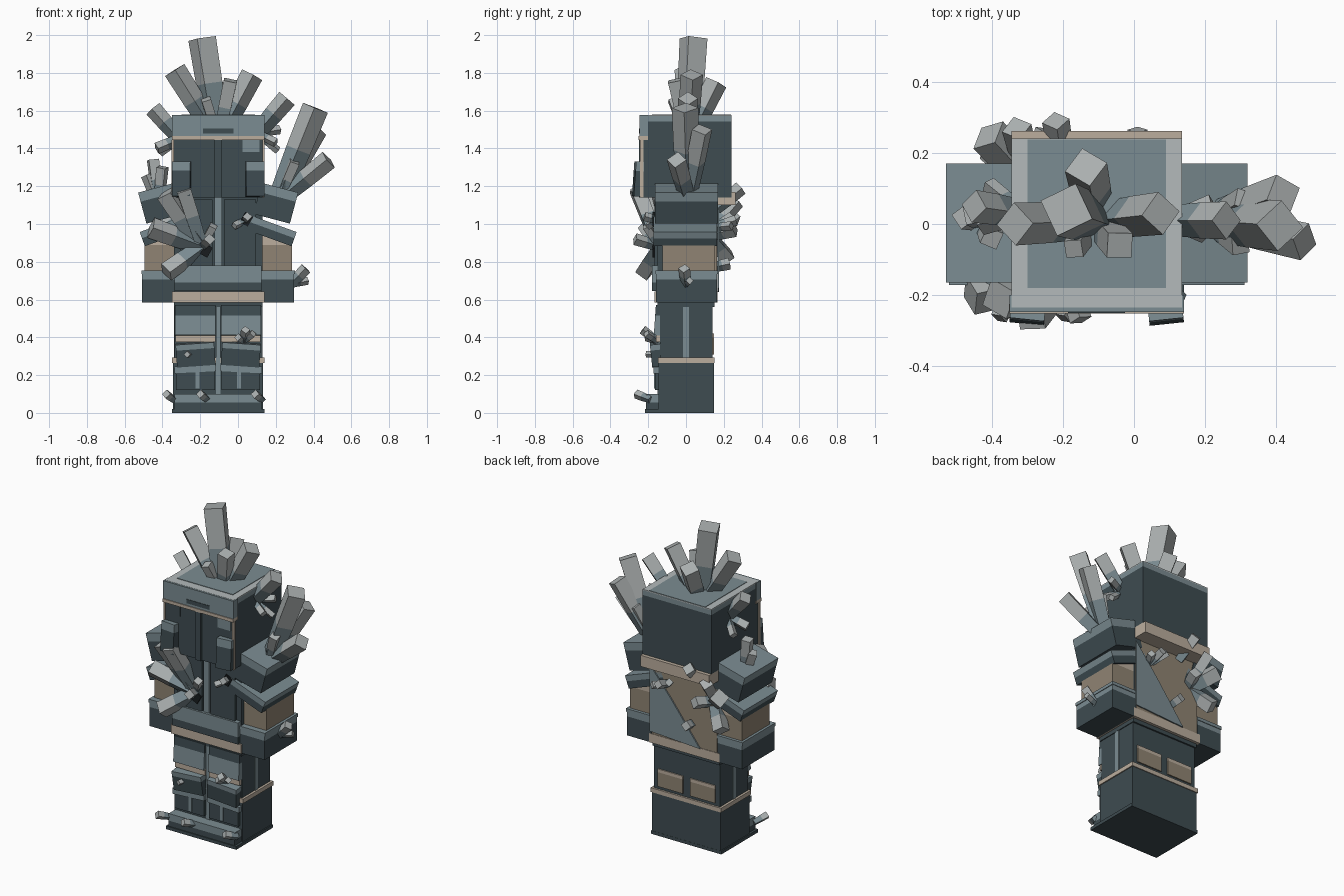
import bpy, bmesh, math
from mathutils import Vector, Matrix

default_cube = bpy.data.objects.get("Cube")
if default_cube:
    bpy.data.objects.remove(default_cube, do_unlink=True)


def make_material(name, hex_colour):
    def linear(c):
        return c / 12.92 if c <= 0.04045 else ((c + 0.055) / 1.055) ** 2.4
    channels = [linear(v / 255) for v in bytes.fromhex(hex_colour)]
    material = bpy.data.materials.new(name)
    material.use_nodes = True
    colour = (*channels, 1)
    material.diffuse_color = colour
    material.node_tree.nodes["Principled BSDF"].inputs["Base Color"].default_value = colour
    return material


DARK = make_material("dark slate", "3e4c51")
MID = make_material("mid slate", "7b8c92")
PALE = make_material("pale stone", "b3babb")
CRYSTAL = make_material("crystal grey", "aaafaf")
BEIGE = make_material("beige trim", "bbae9e")
TAN = make_material("tan cloth", "908473")
BLACK = make_material("black hollow", "181c1e")
CX = -0.105   # centre line of the body
HALF = 0.24   # half width of the body


def finish(name, bm, materials):
    mesh = bpy.data.meshes.new(name)
    bmesh.ops.recalc_face_normals(bm, faces=bm.faces)
    bm.to_mesh(mesh)
    bm.free()
    for material in materials:
        mesh.materials.append(material)
    thing = bpy.data.objects.new(name, mesh)
    bpy.context.collection.objects.link(thing)
    return thing


def box(name, x, y, z, colour=DARK, band=0, band_colour=MID, tilt=(0, 0, 0)):
    """Box from ranges; the topmost 'band' part takes a second colour."""
    size = Vector((x[1] - x[0], y[1] - y[0], z[1] - z[0]))
    bm = bmesh.new()
    bmesh.ops.create_cube(bm, size=1, matrix=Matrix.Diagonal((*size, 1)))
    if band:
        cut = size.z / 2 - band
        bmesh.ops.bisect_plane(bm, geom=bm.verts[:] + bm.edges[:] + bm.faces[:],
                               plane_co=(0, 0, cut), plane_no=(0, 0, 1))
        for face in bm.faces:
            face.material_index = int(face.calc_center_median().z > cut)
    thing = finish(name, bm, [colour, band_colour])
    thing.location = (sum(x) / 2, sum(y) / 2, sum(z) / 2)
    thing.rotation_euler = [math.radians(a) for a in tilt]
    return thing


def around(centre, half):
    return (centre - half, centre + half)


def outward(side, inner, outer):
    return tuple(sorted((CX + side * inner, CX + side * outer)))


def crystal(name, base, tip, width):
    """Square prism standing on edge, darker near its root."""
    base, tip = Vector(base), Vector(tip)
    axis = tip - base
    turn = axis.to_track_quat("Z", "Y").to_matrix().to_4x4()
    bm = bmesh.new()
    rings = []
    for step, grow in ((0, 0.8), (0.55, 0.95), (1, 1)):
        corners = []
        for k in range(4):
            a = k * math.pi / 2
            offset = Vector((math.cos(a), math.sin(a), 0)) * width * grow * 0.71
            corners.append(bm.verts.new(base + axis * step + turn @ offset))
        rings.append(corners)
    bm.faces.new(rings[0])
    bm.faces.new(rings[2]).material_index = 1
    for level in range(2):
        for k in range(4):
            n = (k + 1) % 4
            face = bm.faces.new((rings[level][k], rings[level][n],
                                 rings[level + 1][n], rings[level + 1][k]))
            face.material_index = level
    finish(name, bm, [MID, CRYSTAL])


def cluster(name, root, *tips):
    for number, (x, y, z, width) in enumerate(tips):
        crystal(f"{name}_{number + 1}", root, (x, y, z), width)


body = around(CX, HALF)
wide = around(CX, HALF + 0.005)

# Head with brow, visor trim, nose ridge, and rimmed crown
box("head", body, (-0.235, 0.24), (1.14, 1.572), DARK, 0.03)
box("brow", wide, (-0.247, -0.2), (1.465, 1.577), MID)
box("brow_shadow", around(CX, 0.08), (-0.25, -0.24), (1.48, 1.505), DARK)
box("visor_trim", wide, (-0.252, -0.2), (1.445, 1.465), BEIGE)
box("nose_ridge", around(CX, 0.02), (-0.25, -0.2), (1.14, 1.445), DARK)
box("crown_rim", body, (-0.235, 0.24), (1.572, 1.578), PALE)
box("crown_top", around(CX, 0.195), (-0.18, 0.238), (1.57, 1.581), MID)
for side in (1, -1):
    box("cheek_guard", outward(side, 0.145, 0.242), (-0.275, -0.215), (1.145, 1.33),
        DARK, 0.05, tilt=(-4, 0, side * 6))
    box("visor_patch", outward(side, 0.13, 0.22), (-0.24, -0.2), (1.38, 1.445),
        MID if side > 0 else DARK)
    box("head_edge_trim", outward(side, 0.235, 0.246), (-0.243, -0.225), (1.14, 1.445), BEIGE)

# Torso, back cloth, and belt
box("torso", around(CX, 0.235), (-0.15, 0.15), (0.56, 1.15), DARK)
box("chest_ridge", around(CX, 0.02), (-0.165, -0.14), (0.78, 1.14), MID)
for side in (1, -1):
    box("chest_plate", outward(side, 0.03, 0.2), (-0.168, -0.14), (0.77, 1.13), DARK)
box("belly_plate", around(CX, 0.23), (-0.18, -0.1), (0.645, 0.78), DARK, 0.09)
box("belt", wide, (-0.168, 0.168), (0.585, 0.642), BEIGE)
box("back_cloth", around(CX, 0.225), (0.13, 0.165), (0.64, 1.12), TAN)
box("back_collar", body, (0.14, 0.262), (1.1, 1.17), BEIGE)

# Torn triangular flap on the back
bm = bmesh.new()
flap = [bm.verts.new(p) for p in ((0.13, 0.168, 1.08), (0.13, 0.168, 0.66),
                                  (-0.22, 0.168, 0.64), (-0.02, 0.168, 0.9))]
sheet = bm.faces.new(flap)
pushed = bmesh.ops.extrude_face_region(bm, geom=[sheet])["geom"]
for v in pushed:
    if isinstance(v, bmesh.types.BMVert):
        v.co.y += 0.008
finish("back_flap", bm, [MID])

# Arms: two tilted shoulder plates, sleeve, gauntlet
for side in (1, -1):
    box("shoulder_plate", around(CX + side * 0.305, 0.1), (-0.165, 0.17), (1.025, 1.195),
        DARK, 0.05, tilt=(0, side * 15, 0))
    box("lower_shoulder_plate", around(CX + side * 0.275, 0.135), (-0.172, 0.165),
        (0.926, 1.006), DARK, 0.035, tilt=(0, side * 20, 0))
    box("sleeve", outward(side, 0.225, 0.39), (-0.125, 0.15), (0.74, 0.95), TAN, 0.06, BEIGE)
    box("gauntlet", outward(side, 0.23, 0.402), (-0.158, 0.165), (0.585, 0.735), DARK, 0.03)
    box("gauntlet_rim", outward(side, 0.228, 0.406), (-0.162, 0.169), (0.735, 0.755), MID)

# Legs joined as one block, with thigh plates, knee guards, and boots
box("thighs", around(CX, 0.23), (-0.138, 0.14), (0.28, 0.59), DARK)
box("boot_block", around(CX, 0.238), (-0.145, 0.147), (0.02, 0.265), DARK)
box("boot_band", wide, (-0.148, 0.152), (0.265, 0.292), BEIGE)
box("sole", wide, (-0.218, 0.148), (0, 0.02), DARK)
box("toe_cap", around(CX, 0.23), (-0.212, -0.14), (0.02, 0.1), DARK, 0.045)
box("leg_gap", around(CX, 0.012), (-0.15, -0.1), (0.1, 0.57), MID)
for side in (1, -1):
    box("thigh_plate", outward(side, 0.015, 0.228), (-0.165, -0.12), (0.41, 0.57),
        MID, 0.055, DARK, tilt=(-4, 0, 0))
    box("thigh_hem", outward(side, 0.015, 0.225), (-0.158, -0.12), (0.375, 0.415), BEIGE)
    box("knee_guard", outward(side, 0.018, 0.222), (-0.185, -0.12), (0.25, 0.37),
        DARK, 0.03, tilt=(6, side * 4, 0))
    box("shin_rim", outward(side, 0.012, 0.232), (-0.172, -0.12), (0.215, 0.25),
        MID, tilt=(0, side * 3, 0))
    box("shin_plate", outward(side, 0.018, 0.222), (-0.165, -0.12), (0.12, 0.22), DARK)
    box("shin_seam", around(CX + side * 0.11, 0.01), (-0.17, -0.12), (0.13, 0.22), MID)
    box("thigh_side_seam", outward(side, 0.22, 0.234), (-0.015, 0.015), (0.292, 0.58), MID)
    box("rear_thigh_panel", outward(side, 0.025, 0.2), (0.12, 0.147), (0.31, 0.42),
        TAN, 0.02, BEIGE)

# Crystals on the crown and sides of the head
cluster("crown_crystal", (CX, 0.01, 1.45),
        (-0.19, 0.04, 1.982, 0.11), (-0.335, 0, 1.815, 0.085), (0.075, 0.03, 1.79, 0.085),
        (-0.135, 0.16, 1.75, 0.085), (-0.04, -0.06, 1.76, 0.07), (-0.17, -0.07, 1.66, 0.05))
cluster("left_temple_crystal", (0.1, 0.01, 1.48),
        (0.26, 0.01, 1.665, 0.075), (0.22, 0.06, 1.5, 0.035), (0.2, -0.03, 1.43, 0.035),
        (0.21, 0.05, 1.39, 0.03))
cluster("right_temple_crystal", (-0.31, 0.03, 1.45),
        (-0.45, 0.05, 1.61, 0.065), (-0.43, 0, 1.4, 0.045), (-0.41, 0.11, 1.38, 0.035))

# Crystals on both shoulders
cluster("left_shoulder_crystal", (0.21, 0.01, 1.12),
        (0.41, -0.005, 1.615, 0.1), (0.48, -0.05, 1.34, 0.075), (0.42, 0.085, 1.5, 0.08),
        (0.31, 0.07, 1.36, 0.05), (0.3, -0.06, 1.33, 0.05))
cluster("right_shoulder_crystal", (-0.42, 0.01, 1.1),
        (-0.45, 0.03, 1.34, 0.055), (-0.48, 0.02, 1.26, 0.05), (-0.4, -0.04, 1.3, 0.05))

# Crystals bursting from the chest, back, and limbs
cluster("chest_crystal", (-0.19, -0.14, 0.88),
        (-0.38, -0.21, 1.165, 0.085), (-0.29, -0.26, 1.185, 0.075), (-0.46, -0.2, 0.98, 0.08),
        (-0.38, -0.22, 0.745, 0.075), (-0.15, -0.27, 0.92, 0.045), (-0.13, -0.21, 0.99, 0.04))
cluster("small_chest_crystal", (0.04, -0.15, 1.02),
        (0.05, -0.22, 1.04, 0.035), (-0.02, -0.2, 0.99, 0.03))
for x, z in ((0.045, 1.025), (-0.17, 0.86)):
    box("chest_hollow", around(x, 0.025), (-0.177, -0.15), around(z, 0.03), BLACK,
        tilt=(0, 30, 0))
cluster("back_crystal", (-0.29, 0.12, 0.94),
        (-0.41, 0.25, 1.04, 0.08), (-0.4, 0.22, 0.82, 0.07), (-0.24, 0.26, 0.97, 0.055),
        (-0.33, 0.27, 1.12, 0.06))
cluster("collar_crystal", (-0.2, 0.16, 1.08), (-0.22, 0.29, 1.19, 0.055))
cluster("flap_crystal", (0.01, 0.14, 0.98),
        (0.01, 0.265, 1.02, 0.04), (0.07, 0.24, 0.99, 0.035), (-0.05, 0.24, 1.04, 0.035))
cluster("low_back_crystal", (-0.15, 0.14, 0.77), (-0.16, 0.23, 0.79, 0.045))
cluster("gauntlet_crystal", (0.28, 0, 0.68), (0.36, -0.01, 0.765, 0.045), (0.37, 0.02, 0.7, 0.03))
cluster("knee_crystal", (0.03, -0.15, 0.38),
        (0.04, -0.23, 0.44, 0.035), (0.08, -0.21, 0.42, 0.03), (0, -0.21, 0.4, 0.03))
cluster("thigh_crystal", (-0.25, -0.15, 0.31), (-0.27, -0.21, 0.31, 0.025))
for x in (-0.34, -0.16, 0.13):
    cluster("toe_crystal", (x, -0.19, 0.07), (x - 0.04, -0.265, 0.1, 0.035))
